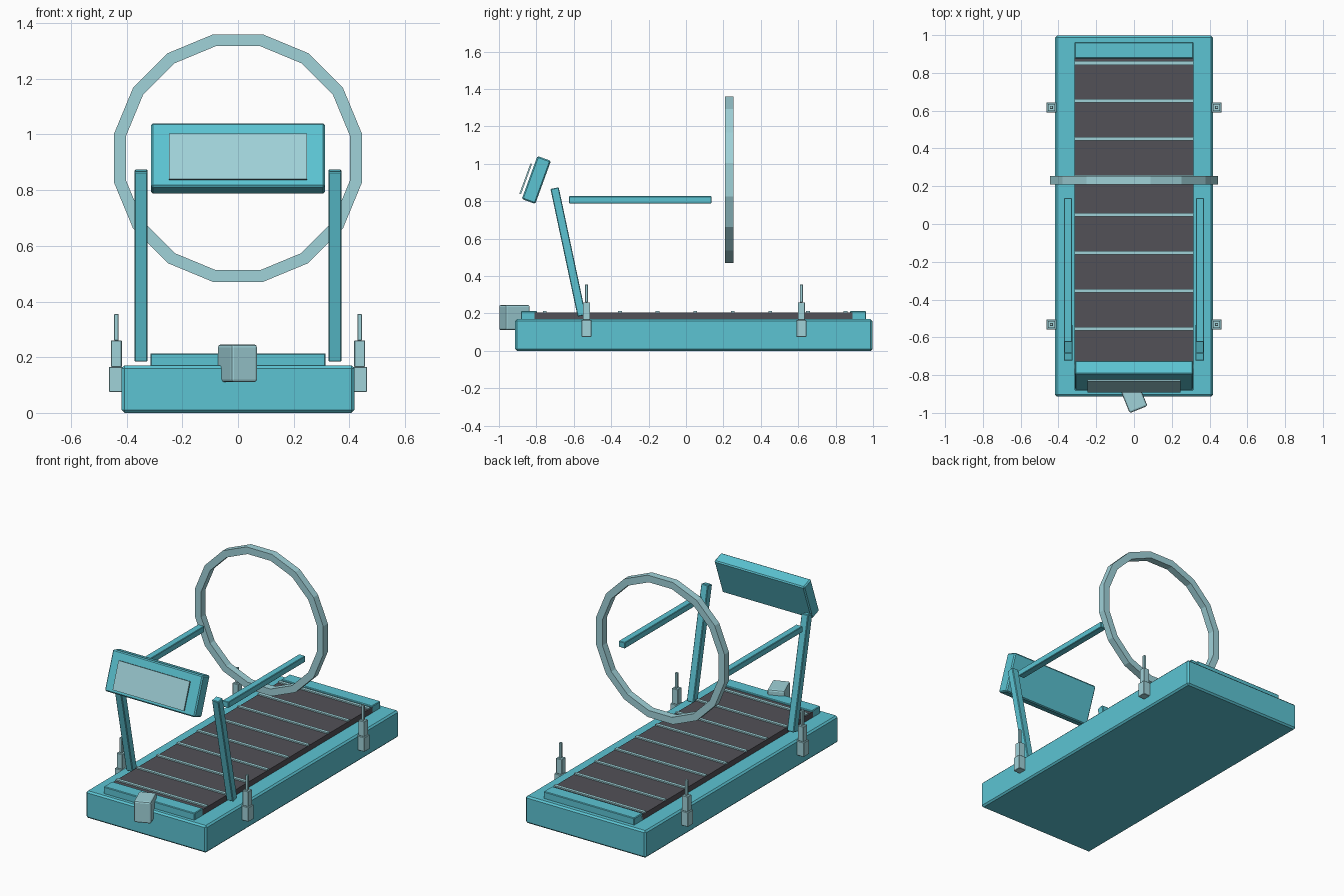
import bpy
import bmesh
from math import radians, pi, sin, cos
from mathutils import Matrix

cube = bpy.data.objects.get("Cube")
if cube:
    bpy.data.objects.remove(cube, do_unlink=True)


def make_material(name, rgb):
    mat = bpy.data.materials.new(name)
    mat.use_nodes = True
    color = (*rgb, 1.0)
    mat.diffuse_color = color
    mat.node_tree.nodes["Principled BSDF"].inputs["Base Color"].default_value = color
    return mat


TEAL = make_material("teal", (0.107, 0.552, 0.651))
PALE = make_material("pale_teal", (0.352, 0.645, 0.694))
DARK = make_material("dark_grey", (0.084, 0.082, 0.095))


def add_object(name, bm, mat, location=(0, 0, 0), rotation=(0, 0, 0)):
    mesh = bpy.data.meshes.new(name)
    bm.to_mesh(mesh)
    bm.free()
    mesh.materials.append(mat)
    obj = bpy.data.objects.new(name, mesh)
    obj.location = location
    obj.rotation_euler = [radians(a) for a in rotation]
    bpy.context.collection.objects.link(obj)
    return obj


def box(name, size, location, mat, rotation=(0, 0, 0), bevel=0.0, segments=1):
    bm = bmesh.new()
    bmesh.ops.create_cube(bm, size=1, matrix=Matrix.Diagonal((*size, 1)))
    obj = add_object(name, bm, mat, location, rotation)
    if bevel:
        mod = obj.modifiers.new("Bevel", "BEVEL")
        mod.width = bevel
        mod.segments = segments
    return obj


def ring(name, outer, inner, depth, sides, location, mat):
    """Square-section hoop standing in the xz plane, flat side on top."""
    bm = bmesh.new()
    loops = []
    for i in range(sides):
        a = 2 * pi * (i + 0.5) / sides
        section = [(outer, -1), (outer, 1), (inner, 1), (inner, -1)]
        loops.append([bm.verts.new((r * cos(a), s * depth / 2, r * sin(a)))
                      for r, s in section])
    for i, here in enumerate(loops):
        there = loops[(i + 1) % sides]
        for j in range(4):
            k = (j + 1) % 4
            bm.faces.new((here[j], here[k], there[k], there[j]))
    bmesh.ops.recalc_face_normals(bm, faces=bm.faces)
    return add_object(name, bm, mat, location)


# Base, running belt and end caps
box("base", (0.836, 1.91, 0.17), (0, 0.042, 0.085), TEAL, bevel=0.01)
box("belt", (0.63, 1.70, 0.055), (0, 0.04, 0.1775), DARK)
box("front_cap", (0.63, 0.085, 0.06), (0, -0.84, 0.183), TEAL, bevel=0.004)
box("back_cap", (0.63, 0.085, 0.06), (0, 0.92, 0.183), TEAL, bevel=0.004)

# Cross slats on the belt
for i in range(9):
    box(f"belt_slat_{i + 1}", (0.628, 0.02, 0.014), (0, -0.755 + 0.201 * i, 0.206), PALE)

# Leaning uprights, handrails and stepped corner posts
for side, s in (("left", 1), ("right", -1)):
    box(f"{side}_upright", (0.047, 0.045, 0.698), (s * 0.348, -0.63, 0.529), TEAL,
        rotation=(12, 0, 0), bevel=0.004)
    box(f"{side}_handrail", (0.043, 0.762, 0.038), (s * 0.35, -0.244, 0.808), TEAL,
        bevel=0.003)
    for end, y in (("front", -0.532), ("back", 0.617)):
        steps = (("foot", 0.053, 0.075, 0.165), ("sleeve", 0.039, 0.165, 0.26),
                 ("pin", 0.017, 0.26, 0.355))
        for part, width, low, high in steps:
            box(f"{end}_{side}_post_{part}", (width, width, high - low),
                (s * 0.437, y, (low + high) / 2), PALE, bevel=0.002)

# Tilted console with a screen plate in front
box("console", (0.626, 0.077, 0.245), (0, -0.80, 0.914), TEAL,
    rotation=(-20, 0, 0), bevel=0.007)
box("screen", (0.494, 0.009, 0.173), (0, -0.857, 0.92), PALE, rotation=(-20, 0, 0))

# Hoop over the belt
ring("hoop", 0.4537, 0.41, 0.045, 16, (0, 0.232, 0.915), PALE)

# Turned sensor block on the front edge
box("sensor_block", (0.102, 0.141, 0.135), (-0.002, -0.917, 0.178), PALE,
    rotation=(0, 0, 22), bevel=0.01, segments=2)
